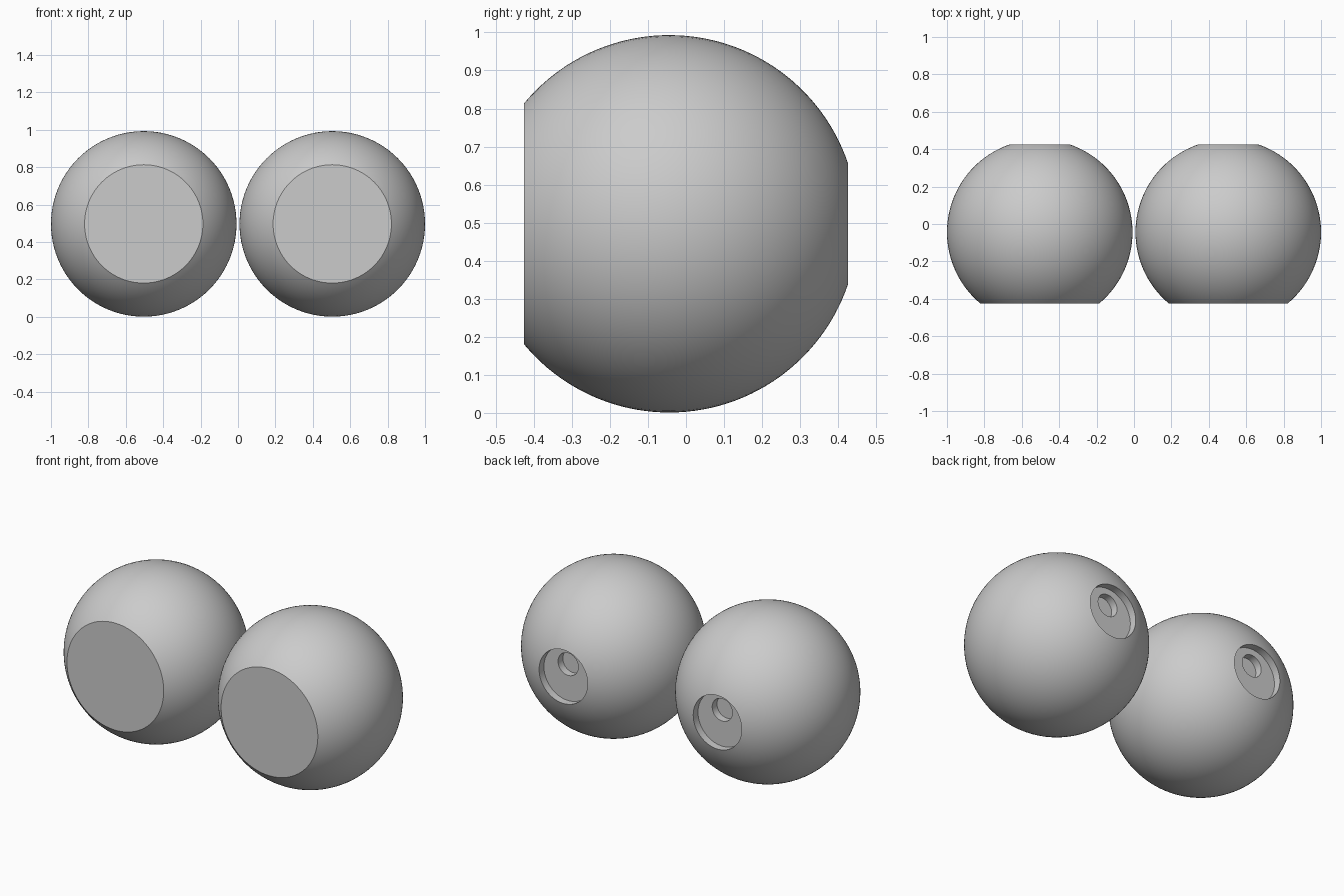
import bpy, bmesh, math
from mathutils import Matrix

cube = bpy.data.objects.get("Cube")
if cube:
    bpy.data.objects.remove(cube, do_unlink=True)

R = 0.496            # sphere radius
CY, CZ = -0.044, 0.497
HALF_Y = 0.426       # front flat and back rim
RECESS_DEPTH, HOLE_DEPTH = 0.045, 0.045
HOLE_R, HOLE_RISE = 0.066, 0.056
SEGMENTS = 96

grey = bpy.data.materials.new("plain grey")
grey.use_nodes = True
colour = (0.6, 0.6, 0.6, 1)
grey.diffuse_color = colour
grey.node_tree.nodes["Principled BSDF"].inputs["Base Color"].default_value = colour


def ball_profile():
    """Radius and y pairs from the front flat, round the ball, into the back recess."""
    start = math.acos((HALF_Y + CY) / R)
    end = math.pi - math.acos((HALF_Y - CY) / R)
    steps = 48
    points = []
    for i in range(steps + 1):
        a = start + (end - start) * i / steps
        points.append((R * math.sin(a), -R * math.cos(a)))
    rim_r, rim_y = points[-1]
    points.append((rim_r, rim_y - RECESS_DEPTH))
    return points


def lathe(name, profile):
    """Turn a profile round the y axis and close both ends with flat caps."""
    bm = bmesh.new()
    rings = []
    for r, y in profile:
        angles = [2 * math.pi * i / SEGMENTS for i in range(SEGMENTS)]
        rings.append([bm.verts.new((r * math.cos(a), y, r * math.sin(a))) for a in angles])
    for lower, upper in zip(rings, rings[1:]):
        for i in range(SEGMENTS):
            j = (i + 1) % SEGMENTS
            bm.faces.new((lower[i], lower[j], upper[j], upper[i]))
    bm.faces.new(rings[0])
    bm.faces.new(rings[-1])
    bmesh.ops.recalc_face_normals(bm, faces=bm.faces)
    mesh = bpy.data.meshes.new(name)
    bm.to_mesh(mesh)
    bm.free()
    mesh.materials.append(grey)
    obj = bpy.data.objects.new(name, mesh)
    bpy.context.collection.objects.link(obj)
    return obj


# Ball with a flat front and a round recess at the back
profile = ball_profile()
ball = lathe("right_ball", profile)

# Small blind hole, set high in the recess floor
floor_y = profile[-1][1]
cutter = lathe("hole_cutter", [(HOLE_R, floor_y - HOLE_DEPTH), (HOLE_R, floor_y + 0.02)])
cutter.data.transform(Matrix.Translation((0, 0, HOLE_RISE)))
cutter.hide_render = True

hole = ball.modifiers.new("hole", "BOOLEAN")
hole.operation = "DIFFERENCE"
hole.solver = "EXACT"
hole.object = cutter
bpy.ops.object.select_all(action="DESELECT")
bpy.context.view_layer.objects.active = ball
ball.select_set(True)
bpy.ops.object.modifier_apply(modifier=hole.name)
bpy.data.objects.remove(cutter, do_unlink=True)
bpy.ops.object.shade_smooth_by_angle(angle=math.radians(25))

# Matching pair
ball.location = (R - 1, CY, CZ)
twin = bpy.data.objects.new("left_ball", ball.data)
twin.location = (1 - R, CY, CZ)
bpy.context.collection.objects.link(twin)
